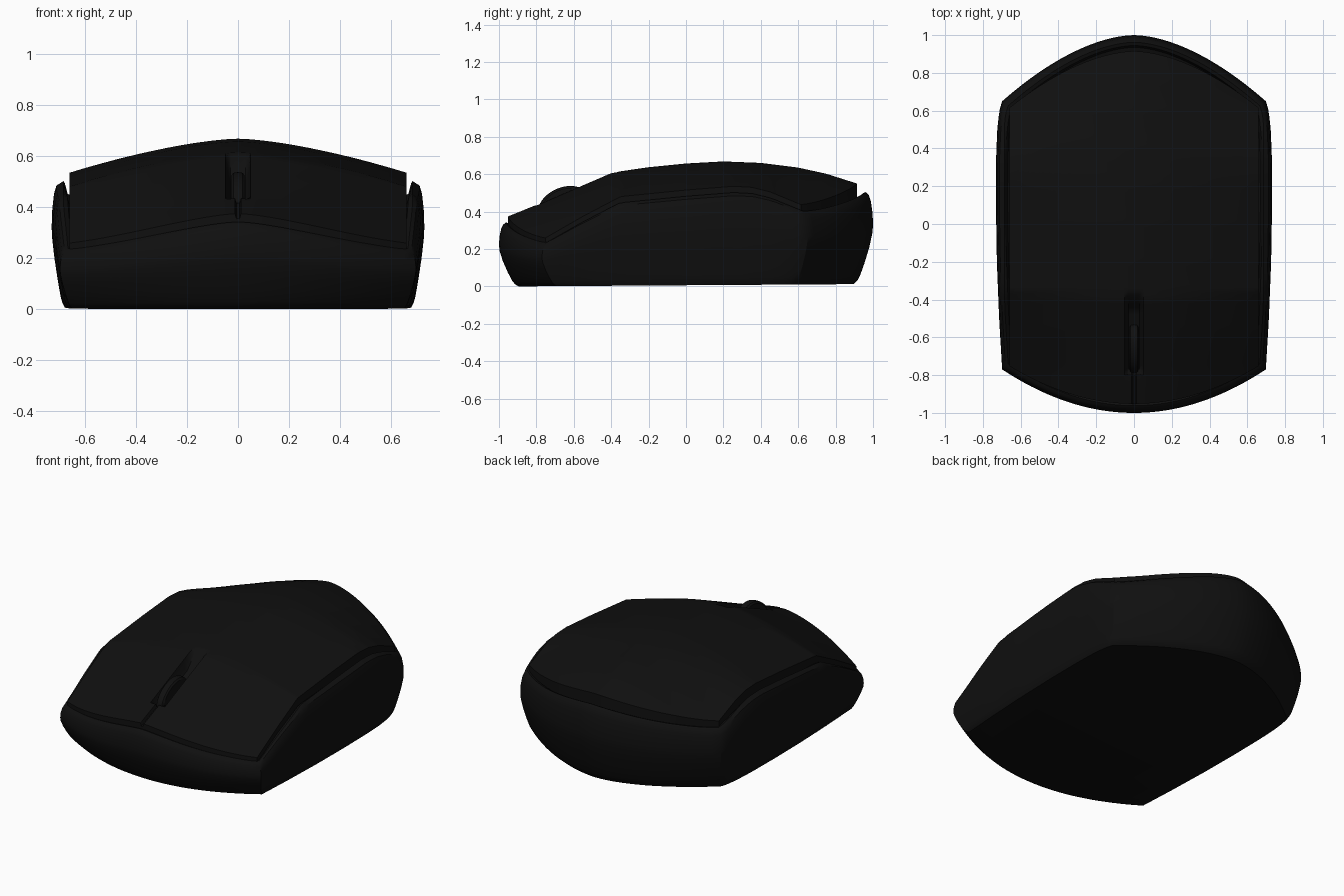
import bpy, bmesh, math

if "Cube" in bpy.data.objects:
    bpy.data.objects.remove(bpy.data.objects["Cube"])

black = bpy.data.materials.new("black plastic")
black.diffuse_color = (0.005, 0.005, 0.005, 1)
black.use_nodes = True
black.node_tree.nodes["Principled BSDF"].inputs["Base Color"].default_value = black.diffuse_color

CREST = [(-1, .355), (-.95, .375), (-.78, .444), (-.6, .522), (-.4, .608), (-.2, .637),
         (0, .657), (.2, .668), (.4, .66), (.6, .635), (.75, .602), (.92, .548), (1, .52)]
EDGE = [(-1, .12), (-.75, .26), (-.55, .375), (-.35, .48), (0, .515), (.25, .535),
        (.35, .53), (.45, .505), (.62, .435), (1, .26)]
SIDE = [(-.77, .698), (-.5, .714), (-.2, .726), (.1, .731), (.35, .73), (.5, .724),
        (.6, .713), (.65, .698)]


def interp(pts, t):
    for (a, va), (b, vb) in zip(pts, pts[1:]):
        if t <= b:
            return va + (vb - va) * (max(t, a) - a) / (b - a)
    return pts[-1][1]


def top_z(x, y):
    """Height of the smooth top shell."""
    u = min(abs(x) / .66, 1)
    c = interp(CREST, y)
    return c - (c - interp(EDGE, y)) * u ** 1.55


def finish(name, bm, angle=32):
    bmesh.ops.recalc_face_normals(bm, faces=bm.faces)
    me = bpy.data.meshes.new(name)
    bm.to_mesh(me)
    bm.free()
    me.materials.append(black)
    ob = bpy.data.objects.new(name, me)
    bpy.context.collection.objects.link(ob)
    bpy.ops.object.select_all(action='DESELECT')
    ob.select_set(True)
    bpy.context.view_layer.objects.active = ob
    bpy.ops.object.shade_smooth_by_angle(angle=math.radians(angle))
    return ob


def bridge(bm, a, b):
    n = len(a)
    for i in range(n):
        bm.faces.new((a[i], a[(i + 1) % n], b[(i + 1) % n], b[i]))


# Lower body: plan outline with curved front and back, four corners
N = 36
outline = []
for i in range(N):
    u = -1 + 2 * i / N
    outline.append((.698 * u, -1 + .23 * u * u))
for i in range(N):
    y = -.77 + 1.42 * i / N
    outline.append((interp(SIDE, y), y))
for i in range(N):
    u = 1 - 2 * i / N
    outline.append((.698 * u, 1 - .35 * abs(u) ** 1.75))
for i in range(N):
    y = .65 - 1.42 * i / N
    outline.append((-interp(SIDE, y), y))

# (x scale, y scale, fraction of seam height)
RINGS = [(.93, .895, 0), (.942, .915, .035), (.952, .93, .09), (.967, .953, .22),
         (.985, .98, .4), (.997, .997, .56), (1, 1, .65), (.997, .997, .78),
         (.988, .988, .9), (.975, .978, .965), (.955, .962, 1), (.93, .945, .985),
         (.915, .935, .9), (.85, .87, .85)]
bm = bmesh.new()
rings = []
for sx, sy, f in RINGS:
    ring = []
    for x, y in outline:
        seam = top_z(x * .95, y * .95) - .033
        base = .006 * (y + 1)
        px = x * sx
        if f > .98:
            px = math.copysign(min(abs(px), .685), px)
        ring.append(bm.verts.new((px, y * sy, base + (seam - base) * f)))
    rings.append(ring)
for a, b in zip(rings, rings[1:]):
    bridge(bm, a, b)
bm.faces.new(rings[0])
finish("lower_body", bm)


# Top shell: domed grid with a wheel slot and a short button split
def slot_depth(x, y):
    ax = abs(x)
    d = 0
    if ax < .05 and -.8 < y < -.36:
        along = min((y + .8) / .03, (-.36 - y) / .1, 1)
        d = .07 * along * min(1, (.05 - ax) / .018)
    if ax < .01 and y <= -.78:
        d = max(d, .02)
    return d


half = [.006, .012, .03, .034, .05, .056] + [.056 + .604 * i / 22 for i in range(1, 23)]
xs = [-x for x in reversed(half)] + [0] + half
M = 110
bm = bmesh.new()
grid = []
for x in xs:
    u = abs(x) / .66
    yf, yb = -.952 + .2 * u * u, .915 - .3 * u ** 1.75
    col = []
    for j in range(M + 1):
        y = yf + (yb - yf) * j / M
        col.append(bm.verts.new((x, y, top_z(x, y) - slot_depth(x, y))))
    grid.append(col)
for a, b in zip(grid, grid[1:]):
    for j in range(M):
        bm.faces.new((a[j], b[j], b[j + 1], a[j + 1]))
# skirt that drops into the seam
rim = ([c[0] for c in grid] + grid[-1][1:] + [c[-1] for c in reversed(grid[:-1])]
       + list(reversed(grid[0][1:-1])))
low = [bm.verts.new((v.co.x, v.co.y, v.co.z - .08)) for v in rim]
bridge(bm, rim, low)
finish("top_shell", bm)

# Scroll wheel: narrow rounded disc tilted along the slope
bm = bmesh.new()
loops = []
for x, r in [(-.026, .86), (-.018, .97), (0, 1), (.018, .97), (.026, .86)]:
    loop = []
    for i in range(40):
        a = 2 * math.pi * i / 40
        p, q = .135 * r * math.cos(a), .085 * r * math.sin(a)
        t = math.radians(24)
        loop.append(bm.verts.new((x, -.66 + p * math.cos(t) - q * math.sin(t),
                                  .442 + p * math.sin(t) + q * math.cos(t))))
    loops.append(loop)
for a, b in zip(loops, loops[1:]):
    bridge(bm, a, b)
bm.faces.new(loops[0])
bm.faces.new(loops[-1])
finish("scroll_wheel", bm)
